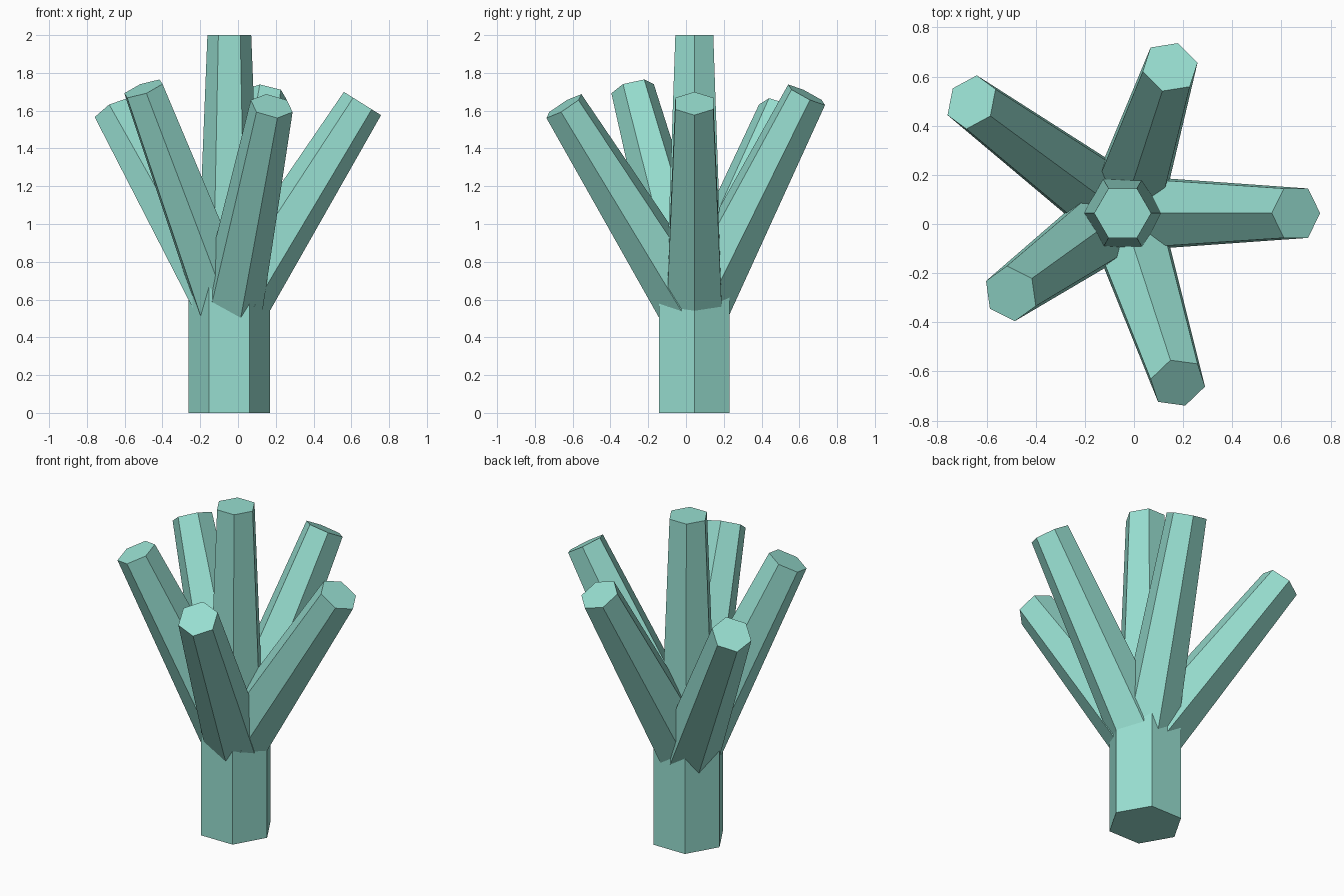
import bpy
import bmesh
from math import radians, sin, cos
from mathutils import Matrix, Vector

cube = bpy.data.objects.get("Cube")
if cube:
    bpy.data.objects.remove(cube, do_unlink=True)

TEAL = (0.31, 0.73, 0.63, 1)
mat = bpy.data.materials.new("pale teal")
mat.use_nodes = True
mat.diffuse_color = TEAL
mat.node_tree.nodes["Principled BSDF"].inputs["Base Color"].default_value = TEAL

AXIS = Vector((-0.046, 0.044, 0))
BASE_R, LIMB_R, TIP_R = 0.215, 0.172, 0.116


def limb(name, start, end, r_start, r_end):
    """Tapered six-sided prism with one corner in the plane it leans in."""
    way = end - start
    tilt = way.angle(Vector((0, 0, 1)))
    azimuth = Vector((way.x, way.y)).angle_signed(Vector((1, 0))) if tilt > 0.001 else 0
    bm = bmesh.new()
    bmesh.ops.create_cone(bm, cap_ends=True, segments=6, radius1=r_start,
                          radius2=r_end, depth=way.length)
    turn = (Matrix.Translation((start + end) / 2)
            @ Matrix.Rotation(azimuth, 4, 'Z')
            @ Matrix.Rotation(tilt, 4, 'Y')
            @ Matrix.Rotation(radians(90), 4, 'Z'))
    bm.transform(turn)
    mesh = bpy.data.meshes.new(name)
    bm.to_mesh(mesh)
    bm.free()
    mesh.materials.append(mat)
    obj = bpy.data.objects.new(name, mesh)
    bpy.context.collection.objects.link(obj)
    return obj


# Straight trunk and the tapered leader above it
up = Vector((0, 0, 1))
limb("trunk", AXIS, AXIS + up * 0.67, BASE_R, BASE_R)
limb("central_branch", AXIS + up * 0.6, AXIS + up * 2, LIMB_R, TIP_R)

# Side branches: direction around the trunk and horizontal reach
LENGTH = 1.33
fork = AXIS + up * 0.51
for name, angle, reach in (
    ("left_branch", 0, 0.705),
    ("back_branch", 72, 0.625),
    ("back_right_branch", 143.7, 0.763),
    ("front_right_branch", 215.7, 0.56),
    ("front_branch", 288, 0.726),
):
    a = radians(angle)
    rise = (LENGTH ** 2 - reach ** 2) ** 0.5
    tip = fork + Vector((reach * cos(a), reach * sin(a), rise))
    limb(name, fork, tip, LIMB_R, TIP_R)
